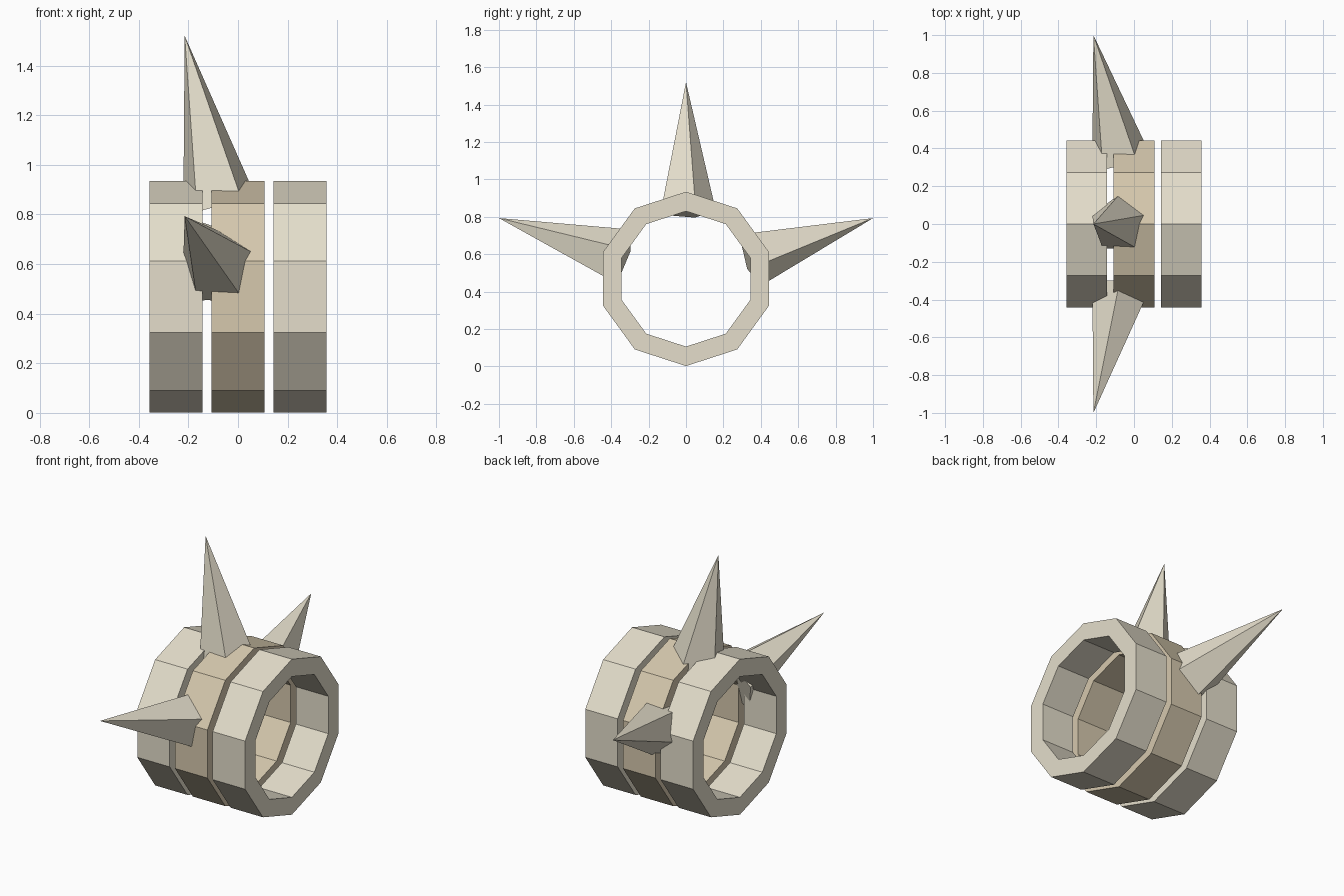
import bpy, bmesh
from math import cos, sin, pi, radians
from mathutils import Vector, Matrix

if "Cube" in bpy.data.objects:
    bpy.data.objects.remove(bpy.data.objects["Cube"])

CZ = 0.468          # height of the ring axis
R_OUT, R_IN, WIDTH, PITCH = 0.466, 0.362, 0.215, 0.25


def material(name, rgb):
    m = bpy.data.materials.new(name)
    m.diffuse_color = (*rgb, 1)
    m.use_nodes = True
    m.node_tree.nodes["Principled BSDF"].inputs["Base Color"].default_value = m.diffuse_color
    return m


ivory = material("ivory", (0.78, 0.73, 0.60))
tan = material("tan", (0.67, 0.58, 0.42))


def finish(bm, name, mat):
    bmesh.ops.recalc_face_normals(bm, faces=bm.faces)
    me = bpy.data.meshes.new(name)
    bm.to_mesh(me)
    bm.free()
    me.materials.append(mat)
    ob = bpy.data.objects.new(name, me)
    ob.location.z = CZ
    bpy.context.collection.objects.link(ob)


# ten-sided hollow ring lying along x
def ring(name, x, mat):
    bm = bmesh.new()
    section = [(-WIDTH / 2, R_OUT), (WIDTH / 2, R_OUT), (WIDTH / 2, R_IN), (-WIDTH / 2, R_IN)]
    loops = []
    for i in range(10):
        a = i * pi / 5
        loops.append([bm.verts.new((x + dx, r * sin(a), r * cos(a))) for dx, r in section])
    for i in range(10):
        p, q = loops[i], loops[(i + 1) % 10]
        for j in range(4):
            k = (j + 1) % 4
            bm.faces.new((p[j], p[k], q[k], q[j]))
    finish(bm, name, mat)


# five-sided spike with a tilted base, turned around the ring axis
def spike(name, turn):
    bm = bmesh.new()
    rot = Matrix.Rotation(turn, 3, 'X')
    tip = bm.verts.new(rot @ Vector((-0.215, 0, 1.052)))
    base = []
    for i in range(5):
        a = radians(90 + 72 * i)
        dx = 0.153 * cos(a)
        base.append(bm.verts.new(rot @ Vector((-0.075 + dx, 0.159 * sin(a), 0.367 + 0.27 * dx))))
    bm.faces.new(base)
    for i in range(5):
        bm.faces.new((base[i], base[(i + 1) % 5], tip))
    finish(bm, name, ivory)


ring("left_ring", -PITCH, ivory)
ring("middle_ring", 0, tan)
ring("right_ring", PITCH, ivory)

for name, deg in (("top_spike", 0), ("front_spike", 72), ("back_spike", -72)):
    spike(name, radians(deg))
